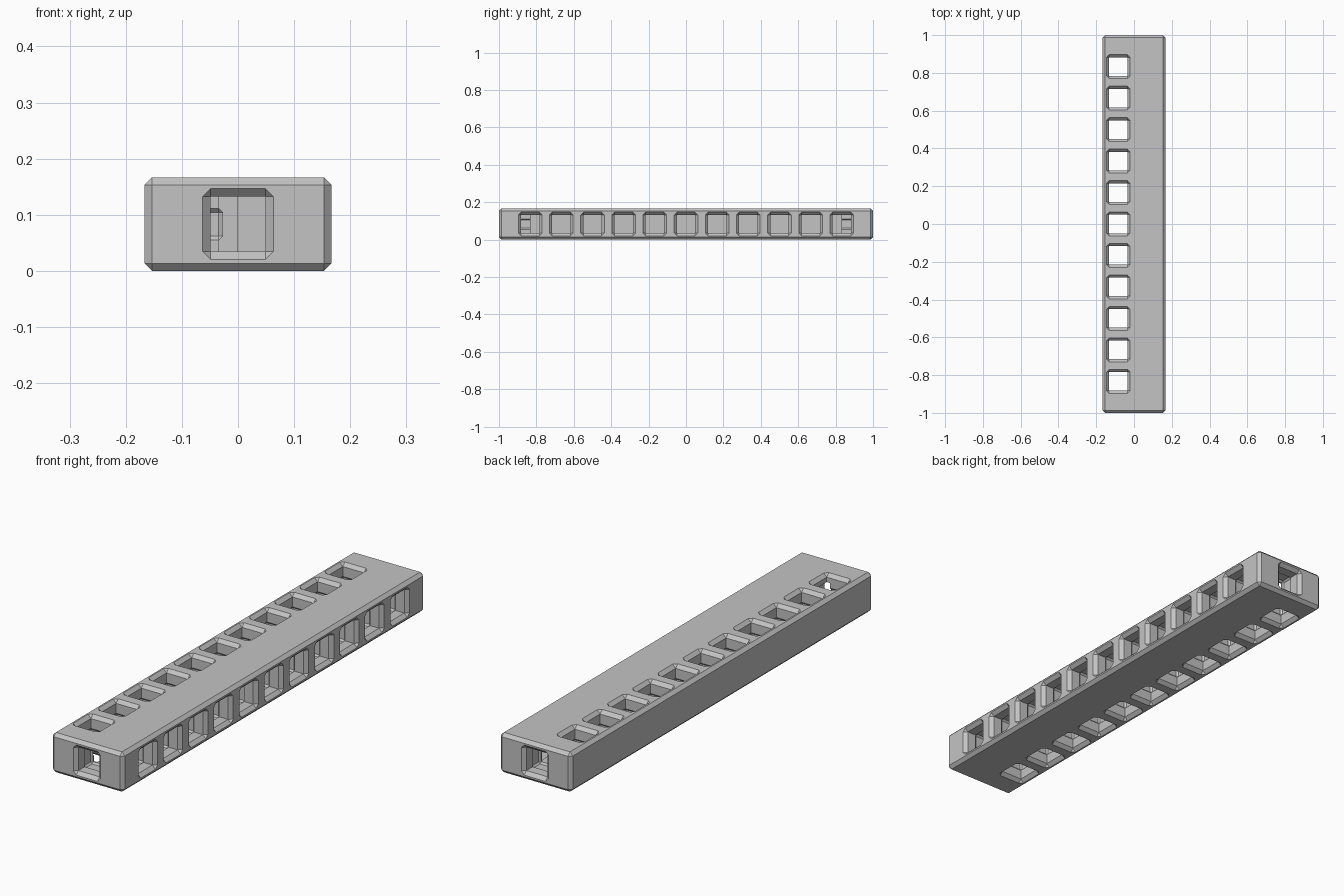
import bpy, bmesh
from mathutils import Matrix, Vector

if "Cube" in bpy.data.objects:
    bpy.data.objects.remove(bpy.data.objects["Cube"])

U = 1 / 6            # grid cell; the beam is 2 x 12 x 1 cells
NECK, LIP = 0.049, 0.014
G = 0.007            # groove depth

grey = bpy.data.materials.new("grey")
grey.diffuse_color = (0.55, 0.55, 0.55, 1)
grey.use_nodes = True
grey.node_tree.nodes["Principled BSDF"].inputs["Base Color"].default_value = grey.diffuse_color


def new_object(name, bm):
    mesh = bpy.data.meshes.new(name)
    bm.to_mesh(mesh)
    bm.free()
    mesh.materials.append(grey)
    ob = bpy.data.objects.new(name, mesh)
    bpy.context.collection.objects.link(ob)
    return ob


def add_socket(bm, origin, axes, through):
    """Square socket: flared lip, neck, shallow middle groove. axes = u, v, depth."""
    u, v, w = map(Vector, axes)
    e = 0.005
    # (corner flare beyond the neck, depth)
    prof = [(LIP + e, -e), (0, LIP), (0, U / 2 - 0.028), (G, U / 2 - 0.028 + G),
            (G, U / 2 + 0.028 - G), (0, U / 2 + 0.028)]
    prof += [(0, U - LIP), (LIP + e, U + e)] if through else [(0, U)]
    rings = []
    for f, d in prof:
        a, b = NECK + f, NECK
        pts = [(a, -b), (a, b), (b, a), (-b, a), (-a, b), (-a, -b), (-b, -a), (b, -a)]
        if f == 0:
            pts = [(b, -b), (b, b), (b, b), (-b, b), (-b, b), (-b, -b), (-b, -b), (b, -b)]
        cache = {}
        ring = []
        for p in pts:
            if p not in cache:
                cache[p] = bm.verts.new(Vector(origin) + u * p[0] + v * p[1] + w * d)
            ring.append(cache[p])
        rings.append(ring)

    def face(vs):
        vs = list(dict.fromkeys(vs))
        if len(vs) > 2:
            bm.faces.new(vs)

    for r0, r1 in zip(rings, rings[1:]):
        for i in range(8):
            j = (i + 1) % 8
            face([r0[i], r0[j], r1[j], r1[i]])
    face(rings[0][::-1])
    face(rings[-1])


def make_cutter(name, sockets):
    bm = bmesh.new()
    for s in sockets:
        add_socket(bm, *s)
    bmesh.ops.recalc_face_normals(bm, faces=bm.faces)
    ob = new_object(name, bm)
    ob.hide_render = True
    return ob


# Beam body with chamfered edges
bm = bmesh.new()
bmesh.ops.create_cube(bm, size=1, matrix=Matrix.Translation((0, 0, U / 2)) @ Matrix.Diagonal((2 * U, 2, U, 1)))
bmesh.ops.bevel(bm, geom=bm.edges[:], offset=0.0135, segments=1, affect='EDGES')
beam = new_object("beam", bm)

# Sockets: through the top, blind in the right side, blind in both ends
X, Y, Z = (1, 0, 0), (0, 1, 0), (0, 0, 1)
rows = [i * U for i in range(-5, 6)]
cutters = [
    make_cutter("top_sockets", [((-U / 2, y, 0), (X, Y, Z), True) for y in rows]),
    make_cutter("side_sockets", [((U, y, U / 2), (Y, Z, (-1, 0, 0)), False) for y in rows]),
    make_cutter("end_sockets", [((0, s, U / 2), (X, Z, (0, -s, 0)), False) for s in (-1, 1)]),
]
for c in cutters:
    m = beam.modifiers.new(c.name, 'BOOLEAN')
    m.operation, m.solver, m.object = 'DIFFERENCE', 'EXACT', c

# Bake the cuts and drop the cutters
dg = bpy.context.evaluated_depsgraph_get()
baked = bpy.data.meshes.new_from_object(beam.evaluated_get(dg))
beam.modifiers.clear()
beam.data = baked
for c in cutters:
    bpy.data.objects.remove(c)
baked.materials.clear()
baked.materials.append(grey)
for p in baked.polygons:
    p.material_index = 0
    p.use_smooth = False
